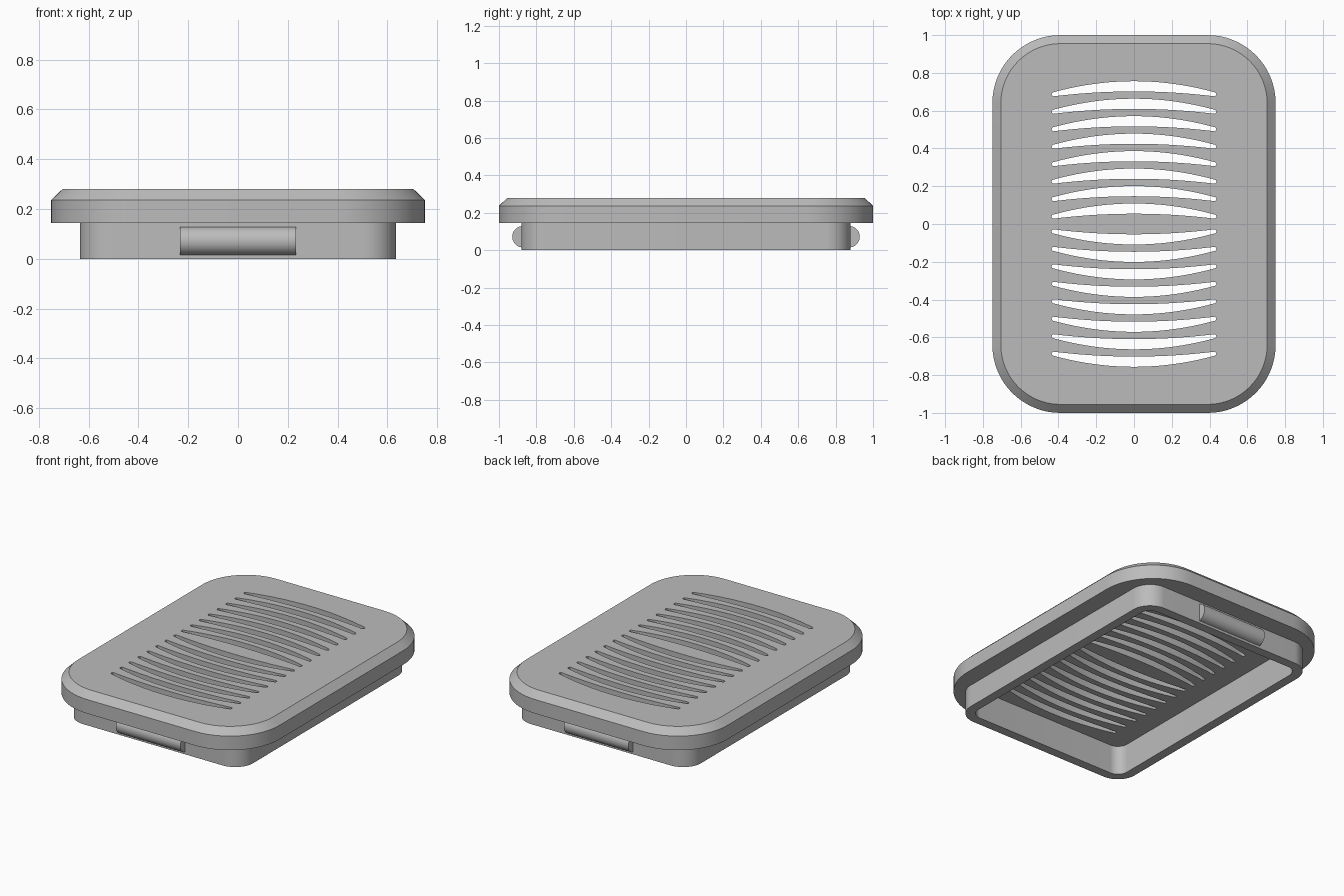
import bpy, bmesh, math

cube = bpy.data.objects.get("Cube")
if cube:
    bpy.data.objects.remove(cube, do_unlink=True)

grey = bpy.data.materials.new("grey plastic")
grey.use_nodes = True
colour = (0.5, 0.5, 0.5, 1)
grey.diffuse_color = colour
grey.node_tree.nodes["Principled BSDF"].inputs["Base Color"].default_value = colour


def make_object(name, bm):
    bmesh.ops.recalc_face_normals(bm, faces=bm.faces[:])
    mesh = bpy.data.meshes.new(name)
    bm.to_mesh(mesh)
    bm.free()
    mesh.materials.append(grey)
    obj = bpy.data.objects.new(name, mesh)
    bpy.context.collection.objects.link(obj)
    return obj


def smooth(obj):
    bpy.ops.object.select_all(action='DESELECT')
    obj.select_set(True)
    bpy.context.view_layer.objects.active = obj
    bpy.ops.object.shade_smooth_by_angle(angle=math.radians(30))


def rounded_rect(hx, hy, r, steps=16):
    pts = []
    for q, (sx, sy) in enumerate([(1, 1), (-1, 1), (-1, -1), (1, -1)]):
        for i in range(steps + 1):
            a = math.pi / 2 * (q + i / steps)
            pts.append((sx * (hx - r) + r * math.cos(a),
                        sy * (hy - r) + r * math.sin(a)))
    return pts


def loft(bm, sections):
    """Skin a stack of equal-length loops and cap both ends."""
    loops = [[bm.verts.new(p) for p in s] for s in sections]
    for a, b in zip(loops, loops[1:]):
        for i in range(len(a)):
            j = (i + 1) % len(a)
            bm.faces.new((a[i], a[j], b[j], b[i]))
    bm.faces.new(loops[0])
    bm.faces.new(loops[-1])


# Cover: hollow skirt, overhanging plate and chamfered top, as (hx, hy, radius, z)
profile = [
    (0.575, 0.82, 0.07, 0.19),
    (0.575, 0.82, 0.07, 0.0),
    (0.635, 0.88, 0.13, 0.0),
    (0.635, 0.88, 0.13, 0.145),
    (0.75, 1.0, 0.36, 0.145),
    (0.75, 1.0, 0.36, 0.237),
    (0.705, 0.955, 0.315, 0.28),
]
bm = bmesh.new()
loft(bm, [[(x, y, z) for x, y in rounded_rect(hx, hy, r)]
          for hx, hy, r, z in profile])
cover = make_object("vent_cover", bm)


# Curved slots: crescents with round tips, mirrored front to back
def crescent(half=0.425, tip=0.011, rise=0.042, swell=0.016, steps=20):
    def edge(x, side):
        t = 1 - (x / half) ** 2
        return x, rise * t + side * (tip + swell * t)
    xs = [half * (2 * i / steps - 1) for i in range(steps + 1)]
    pts = [edge(x, -1) for x in xs]
    arc = [math.pi * (i / 6 - 0.5) for i in range(1, 6)]
    pts += [(half + tip * math.cos(a), tip * math.sin(a)) for a in arc]
    pts += [edge(x, 1) for x in reversed(xs)]
    pts += [(-half - tip * math.cos(a), -tip * math.sin(a)) for a in arc]
    return pts


bm = bmesh.new()
for row in range(8):
    y0 = 0.687 - 0.0925 * row
    for side in (1, -1):
        loft(bm, [[(x, side * (y0 + y), z) for x, y in crescent()]
                  for z in (0.1, 0.4)])
cutter = make_object("slot_cutter", bm)
cutter.hide_render = True

cut = cover.modifiers.new("slots", 'BOOLEAN')
cut.operation = 'DIFFERENCE'
cut.solver = 'EXACT'
cut.object = cutter
bpy.context.view_layer.objects.active = cover
bpy.ops.object.modifier_apply(modifier=cut.name)
bpy.data.objects.remove(cutter, do_unlink=True)
smooth(cover)

# Half-round snap clips on the front and back of the skirt
for name, side in (("front_clip", -1), ("back_clip", 1)):
    bm = bmesh.new()
    arc = [math.pi * (i / 24 - 0.5) for i in range(25)]
    section = [(0.85, 0.015), *[(0.873 + 0.056 * math.cos(a), 0.072 + 0.057 * math.sin(a))
                                for a in arc], (0.85, 0.129)]
    loft(bm, [[(x, side * y, z) for y, z in section] for x in (-0.233, 0.233)])
    smooth(make_object(name, bm))
